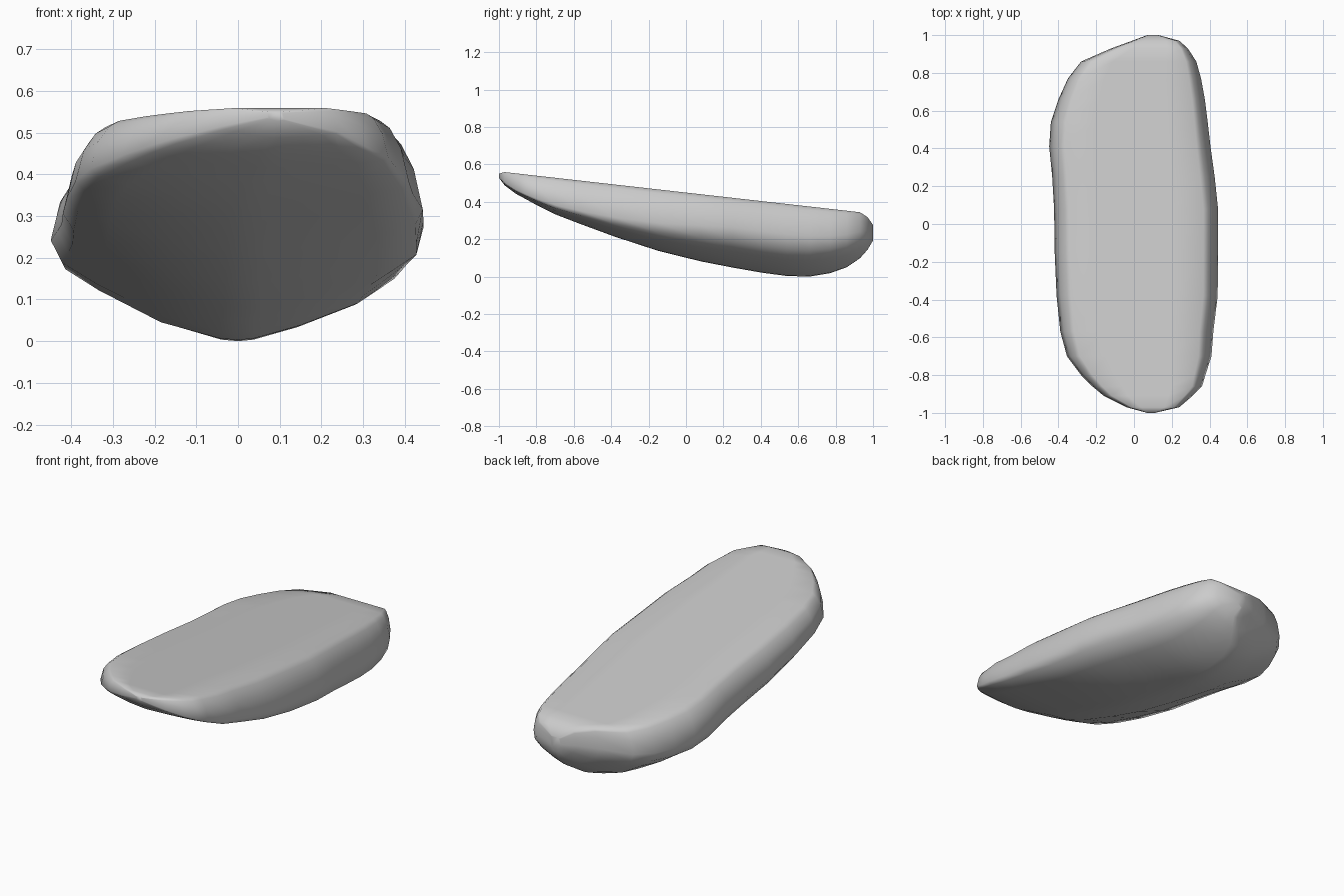
import bpy, bmesh

# Stations along the length: y, left x, right x, keel z
stations = [
    (-1.00, 0.07, 0.11, 0.53), (-0.97, -0.04, 0.24, 0.49),
    (-0.91, -0.16, 0.31, 0.445), (-0.86, -0.22, 0.36, 0.418),
    (-0.80, -0.28, 0.378, 0.385),
    (-0.70, -0.355, 0.41, 0.335), (-0.57, -0.39, 0.42, 0.285),
    (-0.38, -0.41, 0.443, 0.215), (-0.15, -0.42, 0.445, 0.14),
    (0.08, -0.423, 0.445, 0.083), (0.25, -0.433, 0.427, 0.05),
    (0.41, -0.449, 0.405, 0.022), (0.54, -0.44, 0.39, 0.005),
    (0.66, -0.40, 0.375, 0.002), (0.77, -0.35, 0.355, 0.02),
    (0.86, -0.28, 0.33, 0.052), (0.93, -0.12, 0.285, 0.10),
    (0.97, -0.01, 0.24, 0.145), (1.00, 0.07, 0.13, 0.195),
]
# Half cross-sections: fraction of half width, fraction of depth
WIDE = 0.42    # depth fraction of the widest point
right = [(0.45, 0), (0.82, 0), (0.88, 0.05), (0.95, 0.19), (1.0, WIDE),
         (0.96, 0.62), (0.74, 0.77), (0.38, 0.91), (0.10, 0.99)]
left = [(0.45, 0), (0.82, 0), (0.88, 0.05), (0.95, 0.18), (1.0, WIDE),
        (0.94, 0.56), (0.76, 0.69), (0.42, 0.89), (0.10, 0.99)]
section = ([(a, b, 1) for a, b in right] + [(0, 1, 1)]
           + [(-a, b, -1) for a, b in reversed(left)])


def top_z(y):
    # Sloping flat top, rounded down at both ends
    z = 0.451 - 0.113 * y
    if y > 0.94:
        z -= 0.06 * ((y - 0.94) / 0.06) ** 1.5
    if y < -0.98:
        z -= 0.012
    return z


def depth(b, y, side):
    # The widest line drops towards the underside at the front
    t = min(1, max(0, (0.2 - y) / 1.05))
    w = WIDE + t * ((0.80 if side > 0 else 0.62) - WIDE)
    if b <= WIDE:
        return b * w / WIDE
    return w + (b - WIDE) * (1 - w) / (1 - WIDE)


# Lofted stone slab
bm = bmesh.new()
rings = []
for y, xl, xr, zb in stations:
    zt = top_z(y)
    mid, hw = (xl + xr) / 2, (xr - xl) / 2
    keel = max(mid, 0) - mid
    rings.append([bm.verts.new((mid + a * hw + keel * (1 - abs(a)), y,
                                zt - depth(b, y, s) * (zt - zb)))
                  for a, b, s in section])
n = len(section)
for r, s in zip(rings, rings[1:]):
    for i in range(n):
        j = (i + 1) % n
        bm.faces.new((r[i], r[j], s[j], s[i]))
bm.faces.new(rings[0])
bm.faces.new(rings[-1])
bmesh.ops.recalc_face_normals(bm, faces=bm.faces)
for f in bm.faces:
    f.smooth = True

# Rest the lowest point on the ground
low = min(v.co.z for v in bm.verts)
bmesh.ops.translate(bm, verts=bm.verts, vec=(0, 0, -low))

mesh = bpy.data.meshes.new("stone_slab")
bm.to_mesh(mesh)
bm.free()
slab = bpy.data.objects.new("stone_slab", mesh)
bpy.context.collection.objects.link(slab)
